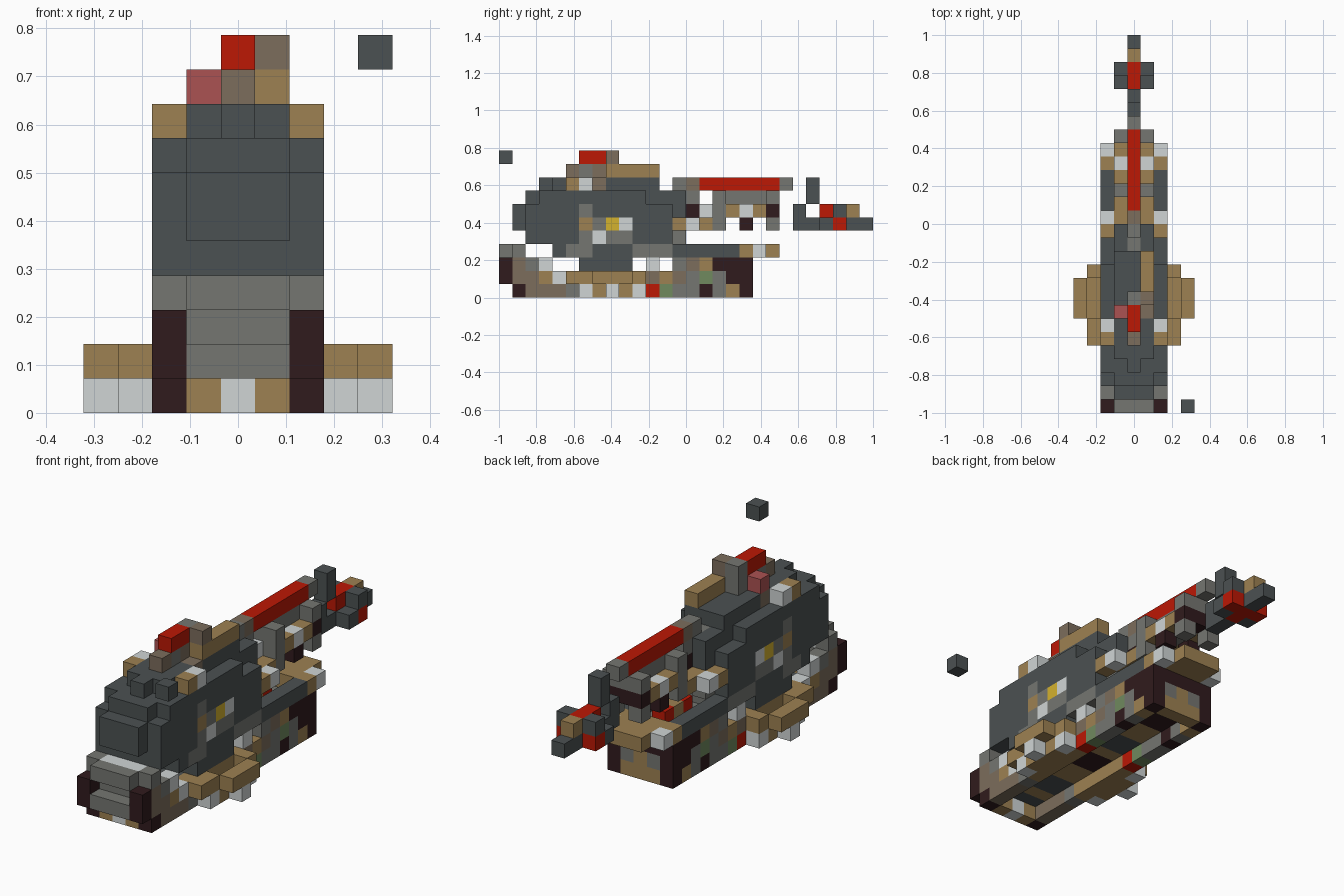
import bpy, bmesh
from mathutils import Vector

if "Cube" in bpy.data.objects:
    bpy.data.objects.remove(bpy.data.objects["Cube"])

UNIT = 1 / 14  # edge of one block

# Flat colours: one letter for each
PALETTE = {
    "D": ("dark_slate", (75, 81, 82)), "G": ("grey", (117, 118, 113)),
    "U": ("taupe", (124, 109, 92)), "T": ("tan", (157, 129, 82)),
    "L": ("light_grey", (208, 213, 213)), "B": ("dark_brown", (48, 27, 29)),
    "R": ("red", (188, 24, 4)), "P": ("dusty_red", (171, 82, 82)),
    "E": ("moss_green", (112, 138, 94)), "Y": ("yellow", (212, 178, 46)),
}
KEYS = list(PALETTE)


def linear(v):
    return ((v / 255 + 0.055) / 1.055) ** 2.4


materials = []
for name, rgb in PALETTE.values():
    mat = bpy.data.materials.new(name)
    mat.use_nodes = True
    colour = [linear(c) for c in rgb] + [1]
    mat.diffuse_color = colour
    mat.node_tree.nodes["Principled BSDF"].inputs["Base Color"].default_value = colour
    materials.append(mat)

blocks = {}  # cell -> (part, colour letter)
MID, SIDES, INNER = (0,), (-2, 2), (-1, 1)
NARROW, WIDE = (-1, 0, 1), (-2, -1, 0, 1, 2)


def row(part, start, level, columns, colours):
    """Lay blocks from front to back; a dot leaves a gap."""
    for step, letter in enumerate(colours):
        for x in columns:
            if letter != ".":
                blocks[x, start + step, level] = (part, letter)


# Main hull, tapering at nose, roof and tail
hull = "main_hull"
row(hull, 6, 2, WIDE, "D" * 4)
row(hull, 4, 3, WIDE, "DGG" + "D" * 3 + "GGG")
row(hull, 2, 4, WIDE, "D" * 11)
row(hull, 1, 5, NARROW, "D" * 13)
row(hull, 2, 5, SIDES, "D" * 11 + "T")
row(hull, 1, 6, NARROW, "D" * 13)
row(hull, 2, 6, SIDES, "D" * 11)
row(hull, 2, 7, NARROW, "D" * 12)
row(hull, 12, 7, MID, "G")
row(hull, 3, 7, SIDES, "D" * 8)
row(hull, 4, 8, NARROW, "D" * 8)
row(hull, 3, 8, MID, "D")

# Coloured patch on both hull sides
row(hull, 6, 6, SIDES, "G")
row(hull, 6, 5, SIDES, "TGYL")
row(hull, 6, 4, SIDES, "GLGG")

# Roof details
row("roof_trim", 5, 8, SIDES, "TL")
row("roof_trim", 7, 8, INNER, "U")
row("roof_turret", 5, 9, MID, "UGUG")
row("roof_turret", 6, 10, MID, "RRG")
row("roof_turret", 7, 9, (-1,), "P")
row("roof_turret", 8, 10, (1,), "U")
row("roof_turret", 8, 9, (1,), "TTTT")

# Lower hull: side walls
wall = "lower_wall"
row(wall, 1, 0, SIDES, "BUUUGTTTTTREGGBGTB")
row(wall, 0, 1, SIDES, "BUUTLTTTTTTUTUGEGBB")
row(wall, 0, 2, SIDES, "BUGL")
row(wall, 11, 2, SIDES, "L.GUTBBB")
row(wall, 1, 3, SIDES, "G")
row(wall, 13, 3, SIDES, "DDDDDTL")

# Front bumper: two slabs with a recess between
row("front_bumper", 0, 1, NARROW, "G")
row("front_bumper", 1, 2, NARROW, "G")
row("front_bumper", 0, 3, NARROW, "GL")
row("front_bumper", 1, 0, INNER, "T")
row("front_bumper", 1, 0, MID, "L")

# Floor with cross bars, and rear deck
row("floor", 1, 1, NARROW, "DDTDDTTBBTDDTTBBT")
row("floor", 18, 0, NARROW, "T")
row("rear_panel", 18, 1, INNER, "G")
row("rear_panel", 18, 1, MID, "T")
row("rear_deck", 13, 2, NARROW, "GGGGGB")
row("rear_deck", 18, 3, NARROW, "TTT")
row("rear_deck", 14, 3, MID, "RTR")

# Side pods: a raised outer arc around lower inner blocks, with feet
for sign in (-1, 1):
    row("side_pod", 5, 1, (3 * sign,), "TT...T")
    row("side_pod", 7, 0, (3 * sign,), "TTT")
    row("side_pod", 7, 1, (4 * sign,), "T" * 3)
    row("side_pod_foot", 6, 0, (3 * sign,), "L")
    row("side_pod_foot", 10, 0, (3 * sign,), "L")
    row("side_pod_foot", 8, 0, (4 * sign,), "L")

# Rear machinery and long top bar
row("rear_machinery", 13, 4, INNER, "G")
row("rear_machinery", 14, 5, SIDES, "L")
row("rear_machinery", 14, 5, INNER, "TTG.B.G")
row("rear_machinery", 14, 6, INNER, "..GTLT")
row("rear_machinery", 14, 6, MID, "BLGGGGB")
row("rear_machinery", 20, 6, INNER, "B")
row("rear_machinery", 14, 7, MID, "G.GGGGG")
row("rear_machinery", 16, 7, INNER, "G...G")
row("top_bar", 13, 8, MID, "GURRRRRRG")

# Detached tail unit
row("tail_unit", 22, 5, MID, "DDRRDD")
row("tail_unit", 22, 6, MID, "D.RRT")
row("tail_unit", 24, 5, INNER, "DR")
row("tail_unit", 25, 6, INNER, "D")
for level in (7, 8):
    row("tail_fin", 23, level, MID, "D")

# Lone floating block
row("floating_block", 0, 10, (4,), "D")

# Turn each part into a mesh of its exposed block faces
AXES = [Vector(a) for a in ((1, 0, 0), (0, 1, 0), (0, 0, 1))]
for part in dict.fromkeys(p for p, c in blocks.values()):
    bm = bmesh.new()
    for cell, (owner, letter) in blocks.items():
        if owner != part:
            continue
        centre = Vector((cell[0], cell[1] - 13.5, cell[2] + 0.5))
        for n in range(3):
            for sign in (-1, 1):
                out = AXES[n] * sign
                if tuple(int(a + b) for a, b in zip(cell, out)) in blocks:
                    continue
                u, v = AXES[(n + 1) % 3] / 2 * sign, AXES[(n + 2) % 3] / 2
                mid = centre + out / 2
                corners = (mid - u - v, mid + u - v, mid + u + v, mid - u + v)
                face = bm.faces.new([bm.verts.new(p * UNIT) for p in corners])
                face.material_index = KEYS.index(letter)
    bmesh.ops.remove_doubles(bm, verts=bm.verts, dist=UNIT / 100)
    mesh = bpy.data.meshes.new(part)
    for mat in materials:
        mesh.materials.append(mat)
    bm.to_mesh(mesh)
    bm.free()
    bpy.context.collection.objects.link(bpy.data.objects.new(part, mesh))
